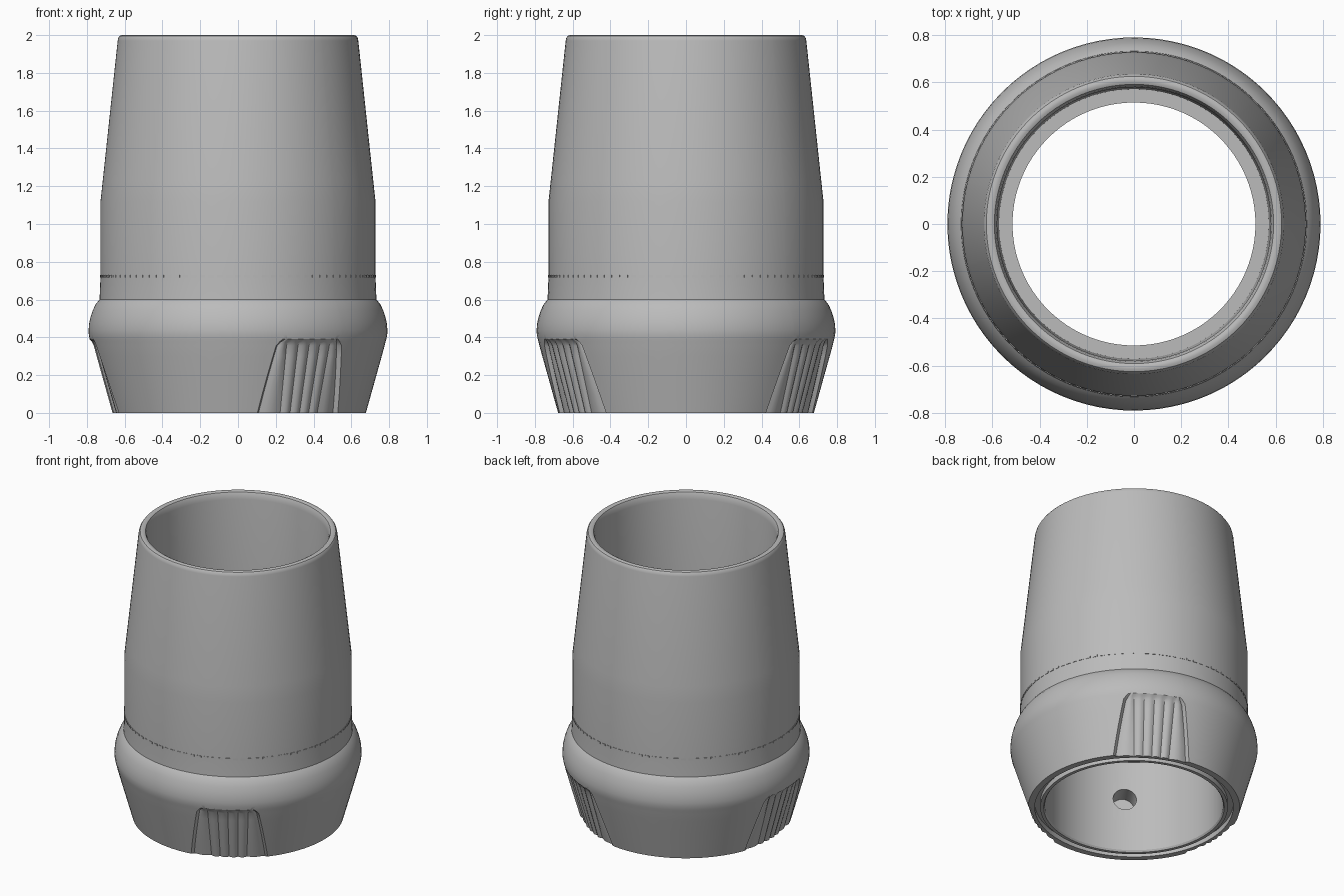
import bpy, bmesh, math
from mathutils import Matrix

if "Cube" in bpy.data.objects:
    bpy.data.objects.remove(bpy.data.objects["Cube"])

grey = bpy.data.materials.new("satin grey")
grey.diffuse_color = (0.5, 0.5, 0.5, 1)
grey.use_nodes = True
grey.node_tree.nodes["Principled BSDF"].inputs["Base Color"].default_value = grey.diffuse_color

PAD_TOP = 0.39                      # height of the grip pads
PAD_CENTRES = (60, 180, 300)        # degrees


def finish(ob):
    ob.data.materials.clear()
    ob.data.materials.append(grey)
    bpy.ops.object.select_all(action='DESELECT')
    ob.select_set(True)
    bpy.context.view_layer.objects.active = ob
    bpy.ops.object.shade_smooth_by_angle(angle=math.radians(30))


def new_object(name, bm):
    bmesh.ops.recalc_face_normals(bm, faces=bm.faces)
    me = bpy.data.meshes.new(name)
    bm.to_mesh(me)
    bm.free()
    ob = bpy.data.objects.new(name, me)
    bpy.context.collection.objects.link(ob)
    return ob


def sector(w):
    """Angle offsets and recess depths for one third of the turn."""
    cols = [(-w, 0.0)]
    grooves = [-(w - 0.9), -10, -5, 0, 5, 10, w - 0.9]
    for a, b in zip(grooves, grooves[1:]):
        for i in range(4):
            t = i / 4
            cols.append((a + (b - a) * t, 0.025 - 0.013 * math.sin(math.pi * t)))
    cols.append((w - 0.9, 0.025))
    n = 24
    for i in range(n):
        cols.append((w + (120 - 2 * w) * i / n, 0.0))
    return cols


# Outer profile, bottom to top: base cone, rounded shoulder, sleeve, rim
outer = [(0.677, 0), (0.705, 0.1), (0.733, 0.2), (0.761, 0.3), (0.776, 0.355),
         (0.781, 0.376), (0.785, PAD_TOP), (0.79, 0.415), (0.791, 0.44),
         (0.788, 0.475), (0.78, 0.51), (0.768, 0.545), (0.754, 0.574),
         (0.736, 0.597), (0.733, 0.6), (0.728, 0.72), (0.728, 1.12),
         (0.716, 1.23), (0.637, 1.97), (0.634, 1.985), (0.626, 1.996),
         (0.615, 2.0)]
# Inner profile, top to bottom: bore, stop ring, lower bore, ring groove
inner = [(0.603, 2.0), (0.592, 1.995), (0.585, 1.98), (0.58, 1.95),
         (0.572, 0.72), (0.515, 0.72), (0.515, 0.66), (0.57, 0.66),
         (0.57, 0.012), (0.578, 0.0), (0.6, 0), (0.6, 0.035),
         (0.635, 0.035), (0.635, 0)]

# Body with ribbed, tapering grip recesses
bm = bmesh.new()
rings = []
for k, (r, z) in enumerate(outer + inner):
    is_outer = k < len(outer)
    w = 14.3
    strength = 0.0
    if is_outer and z < PAD_TOP:
        w += 7.0 * (1 - z / PAD_TOP)
        if z > 0.37:
            w -= 0.9                # rounded upper corners
            strength = 0.6
        else:
            strength = 1.0
    elif is_outer and z == PAD_TOP:
        w = 12.5
    ring = []
    for centre in PAD_CENTRES:
        for off, depth in sector(w):
            a = math.radians(centre + off)
            rr = r - depth * strength
            ring.append(bm.verts.new((rr * math.cos(a), rr * math.sin(a), z)))
    rings.append(ring)
for k, ring in enumerate(rings):
    nxt = rings[(k + 1) % len(rings)]
    n = len(ring)
    for i in range(n):
        j = (i + 1) % n
        bm.faces.new((ring[i], ring[j], nxt[j], nxt[i]))
body = new_object("sleeve_body", bm)

# Blind round socket in the lower bore wall
ang = math.radians(236)
bm = bmesh.new()
place = (Matrix.Rotation(ang, 4, 'Z') @ Matrix.Translation((0.57, 0, 0.385))
         @ Matrix.Rotation(math.pi / 2, 4, 'Y'))
bmesh.ops.create_cone(bm, cap_ends=True, segments=32, radius1=0.075,
                      radius2=0.075, depth=0.26, matrix=place)
cutter = new_object("socket_cutter", bm)
cutter.hide_render = True
mod = body.modifiers.new("socket", 'BOOLEAN')
mod.operation = 'DIFFERENCE'
mod.solver = 'EXACT'
mod.object = cutter
bpy.context.view_layer.objects.active = body
body.select_set(True)
bpy.ops.object.modifier_apply(modifier=mod.name)
bpy.data.objects.remove(cutter)
finish(body)

# Ring of tiny raised dashes around the sleeve
bm = bmesh.new()
COUNT = 96
for i in range(COUNT):
    m = (Matrix.Rotation(math.tau * i / COUNT, 4, 'Z')
         @ Matrix.Translation((0.727, 0, 0.723))
         @ Matrix.Diagonal((0.008, 0.03, 0.013, 1)))
    bmesh.ops.create_cube(bm, size=1, matrix=m)
finish(new_object("dash_ring", bm))
